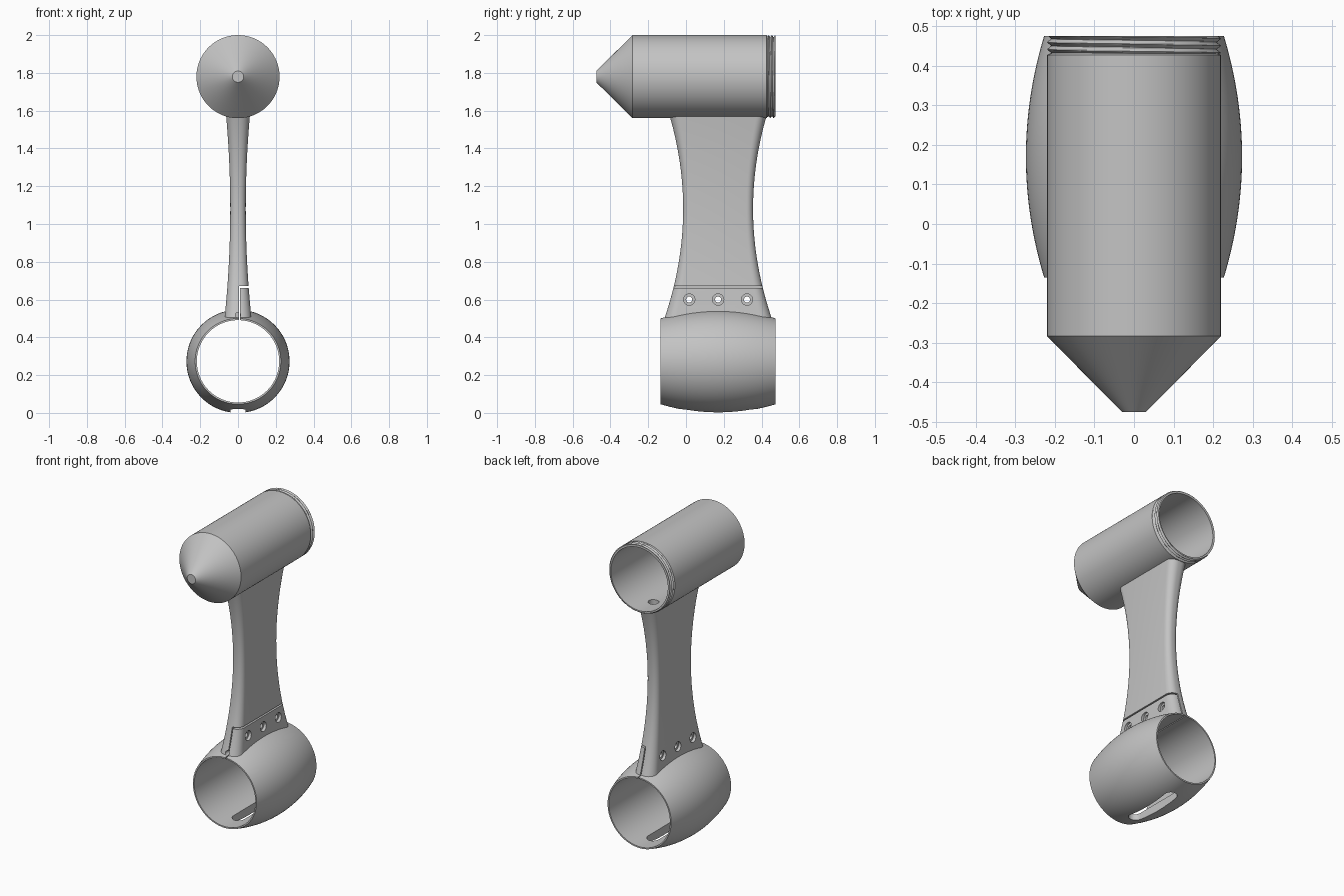
import bpy, bmesh, math
from mathutils import Matrix

cube = bpy.data.objects.get("Cube")
if cube:
    bpy.data.objects.remove(cube)

grey = bpy.data.materials.new("plain grey")
grey.use_nodes = True
colour = (0.55, 0.55, 0.55, 1)
grey.diffuse_color = colour
grey.node_tree.nodes["Principled BSDF"].inputs["Base Color"].default_value = colour

TUBE_Z, RING_Z, MID_Y = 1.78, 0.273, 0.17


def finish(name, bm):
    bmesh.ops.recalc_face_normals(bm, faces=bm.faces)
    mesh = bpy.data.meshes.new(name)
    bm.to_mesh(mesh)
    bm.free()
    mesh.materials.append(grey)
    obj = bpy.data.objects.new(name, mesh)
    bpy.context.collection.objects.link(obj)
    return obj


def skin(name, rings):
    """Bridge equal rings of points and cap both ends."""
    bm = bmesh.new()
    loops = [[bm.verts.new(p) for p in ring] for ring in rings]
    n = len(loops[0])
    bm.faces.new(loops[0])
    bm.faces.new(loops[-1])
    for a, b in zip(loops, loops[1:]):
        for i in range(n):
            j = (i + 1) % n
            bm.faces.new((a[i], a[j], b[j], b[i]))
    return finish(name, bm)


def lathe(name, profile, z, radius=lambda y, r, t: r, n=96):
    """Turn (y, r) points around a horizontal axis at height z."""
    rings = []
    for y, r in profile:
        ring = []
        for i in range(n):
            t = math.tau * i / n
            rr = radius(y, r, t)
            ring.append((rr * math.cos(t), y, z + rr * math.sin(t)))
        rings.append(ring)
    return skin(name, rings)


def rounded(hx, hy, c, z):
    """Rounded rectangle at height z with corner radius c."""
    ring = []
    for start, (sx, sy) in enumerate(((1, 1), (-1, 1), (-1, -1), (1, -1))):
        for k in range(9):
            a = math.pi / 2 * (start + k / 8)
            ring.append((sx * (hx - c) + c * math.cos(a),
                         MID_Y + sy * (hy - c) + c * math.sin(a), z))
    return ring


def box(name, x0, x1, y0, y1, z0, z1):
    bm = bmesh.new()
    size = Matrix.Diagonal((x1 - x0, y1 - y0, z1 - z0, 1))
    move = Matrix.Translation(((x0 + x1) / 2, (y0 + y1) / 2, (z0 + z1) / 2))
    bmesh.ops.create_cube(bm, size=1, matrix=move @ size)
    return finish(name, bm)


def rod(name, centre, r, length, axis):
    bm = bmesh.new()
    turn = Matrix.Identity(4) if axis == "Z" else Matrix.Rotation(
        math.pi / 2, 4, "Y" if axis == "X" else "X")
    bmesh.ops.create_cone(bm, cap_ends=True, segments=32, radius1=r, radius2=r,
                          depth=length, matrix=Matrix.Translation(centre) @ turn)
    return finish(name, bm)


def combine(obj, tool, operation="DIFFERENCE"):
    tool.hide_render = True
    mod = obj.modifiers.new("cut", "BOOLEAN")
    mod.operation, mod.object, mod.solver = operation, tool, "EXACT"
    # New tools must be evaluated before the modifier is applied
    bpy.context.view_layer.update()
    bpy.context.view_layer.objects.active = obj
    bpy.ops.object.modifier_apply(modifier=mod.name)
    bpy.data.objects.remove(tool)


# Hollow pointed tube with a helical thread at its open back end
def thread(y, r, t):
    if y < 0.431 or r < 0.21:
        return r
    phase = (y / 0.018 - t / math.tau) % 1
    return 0.209 + 0.011 * abs(2 * phase - 1)


outer = [(-0.475, 0.03), (-0.283, 0.22), (0.427, 0.22), (0.43, 0.213)]
outer += [(0.4315 + 0.0015 * i, 0.215) for i in range(30)]
inner = [(0.475, 0.203), (-0.27, 0.203), (-0.44, 0.035)]
tube = lathe("pointed_tube", outer + inner, TUBE_Z, thread)

# Waisted arm with a rounded rectangular section, seated on the tube
sections = []
for i in range(41):
    z = 0.44 + i * (1.66 - 0.44) / 40
    bow = (z - 1.08) ** 2
    hx = 0.041 + 0.09 * bow
    sections.append(rounded(hx, 0.185 + 0.295 * bow, 0.85 * hx, z))
arm = skin("arm_and_clamp_ring", sections)
combine(arm, lathe("seat_cutter", [(-1, 0.212), (1, 0.212)], TUBE_Z))

# Barrel-shaped clamp ring joined to the arm, then bored through
barrel = []
for i in range(25):
    u = i / 12 - 1
    barrel.append((MID_Y + 0.305 * u, 0.273 - 0.046 * u * u))
combine(arm, lathe("barrel", barrel, RING_Z), "UNION")
combine(arm, lathe("bore_cutter", [(-1, 0.218), (1, 0.218)], RING_Z))

# Clamp split: upright slit and sideways gap on the left half
combine(arm, box("slit_cutter", 0.004, 0.01, -0.5, 0.8, 0.4, 0.667))
combine(arm, box("gap_cutter", 0.006, 0.2, -0.5, 0.8, 0.662, 0.672))

# Screw holes with counterbores on both sides
for y in (0.017, MID_Y, 0.323):
    combine(arm, rod("screw_cutter", (0, y, 0.6), 0.016, 0.4, "X"))
    for side in (-1, 1):
        combine(arm, rod("counterbore_cutter", (side * 0.145, y, 0.6), 0.03, 0.2, "X"))

# Long slot under the ring
combine(arm, skin("slot_cutter", [rounded(0.04, 0.2, 0.0395, z) for z in (-0.1, 0.15)]))

# Cable openings in the arm foot and in the tube floor
combine(arm, rod("cable_cutter", (0, -0.1, 0.518), 0.014, 0.2, "Y"))
for obj in (tube, arm):
    combine(obj, rod("cable_cutter", (0, 0.33, 1.58), 0.032, 0.16, "Z"))

for obj in (tube, arm):
    bpy.ops.object.select_all(action="DESELECT")
    obj.select_set(True)
    bpy.context.view_layer.objects.active = obj
    bpy.ops.object.shade_smooth_by_angle(angle=math.radians(30))
